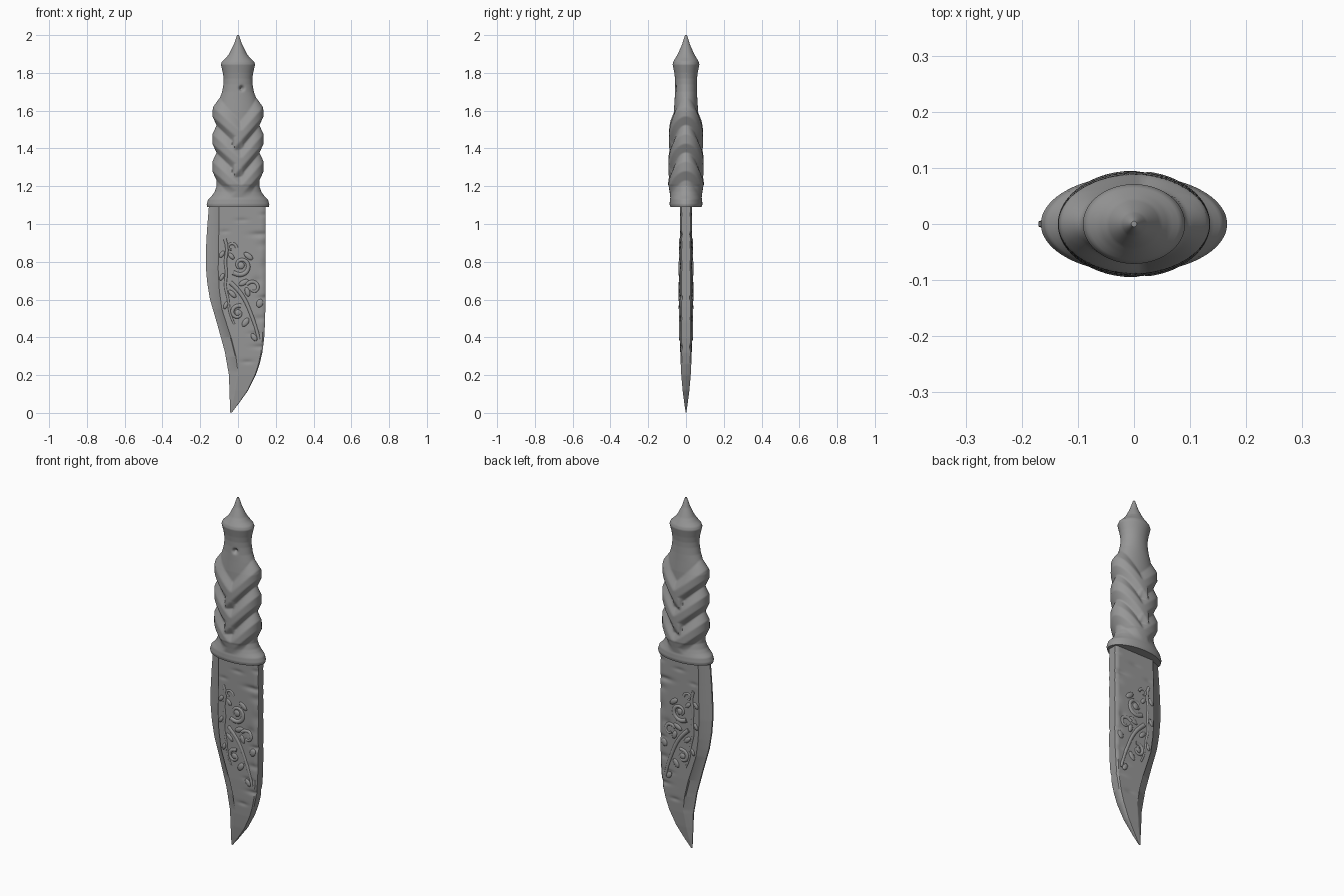
import bpy, bmesh
from math import sin, cos, pi, exp, radians
from mathutils import Matrix, Vector, Euler

if "Cube" in bpy.data.objects:
    bpy.data.objects.remove(bpy.data.objects["Cube"])

# Dark grey metal
STEEL = bpy.data.materials.new("dark_grey")
STEEL.diffuse_color = (.31, .31, .31, 1)
STEEL.use_nodes = True
STEEL.node_tree.nodes["Principled BSDF"].inputs["Base Color"].default_value = STEEL.diffuse_color


def interp(table, z):
    """Linear lookup in rows of (z, value, ...) sorted by z."""
    if z <= table[0][0]:
        return table[0][1:]
    for a, b in zip(table, table[1:]):
        if z <= b[0]:
            t = (z - a[0]) / (b[0] - a[0])
            return [p + (q - p) * t for p, q in zip(a[1:], b[1:])]
    return table[-1][1:]


def finish(obj, angle=35):
    obj.data.materials.clear()
    obj.data.materials.append(STEEL)
    bpy.ops.object.select_all(action='DESELECT')
    obj.select_set(True)
    bpy.context.view_layer.objects.active = obj
    bpy.ops.object.shade_smooth_by_angle(angle=radians(angle))


def from_bmesh(name, bm, angle=35):
    bmesh.ops.recalc_face_normals(bm, faces=bm.faces)
    me = bpy.data.meshes.new(name)
    bm.to_mesh(me)
    bm.free()
    obj = bpy.data.objects.new(name, me)
    bpy.context.collection.objects.link(obj)
    finish(obj, angle)


def loft(name, rings, angle=35):
    bm = bmesh.new()
    loops = [[bm.verts.new(p) for p in r] for r in rings]
    n = len(loops[0])
    for a, b in zip(loops, loops[1:]):
        for i in range(n):
            j = (i + 1) % n
            bm.faces.new((a[i], a[j], b[j], b[i]))
    bm.faces.new(loops[0])
    bm.faces.new(loops[-1])
    from_bmesh(name, bm, angle)


# Handle: guard, grip and pommel spike as (z, half width, half depth)
HANDLE = [(1.09, .163, .083), (1.105, .166, .087), (1.13, .158, .085), (1.15, .138, .081),
          (1.17, .124, .077), (1.20, .113, .072), (1.60, .112, .064), (1.63, .106, .062),
          (1.66, .098, .060), (1.70, .084, .058), (1.74, .077, .057), (1.77, .076, .058),
          (1.80, .080, .062), (1.845, .091, .071), (1.86, .085, .067), (1.88, .063, .055),
          (1.90, .047, .043), (1.95, .022, .021), (1.98, .012, .012), (2.00, .005, .005)]


def braid(u, z):
    """Raised woven straps: high at the sides, meeting in a V at the centre."""
    best = 0
    for k in range(3):
        for s, drop in ((1, .145), (-1, .115)):
            t = s * u
            d = abs(z - (1.595 - .145 * k - drop * (1 - t))) / .075
            if d < 1:
                end = min(1, max(0, (t + .3) / .15))
                best = max(best, .023 * min(1, 1.5 * (1 - d)) * end)
    return best * min(1, max(0, (z - 1.14) / .07))


rings = []
for i in range(183):
    z = 1.09 + .005 * i
    hx, hy = interp(HANDLE, z)
    ring = []
    for k in range(96):
        a = 2 * pi * k / 96
        u = cos(a)
        h = braid(u, z)
        if sin(a) < 0:  # small pit on the front
            h -= .025 * exp(-((u * hx - .02) / .011) ** 2 - ((z - 1.718) / .011) ** 2)
        ring.append(((hx + h) * u, (hy + h) * sin(a), z))
    rings.append(ring)
loft("handle", rings, 50)

# Blade: edge, bevel line, spine positions and half thickness against z
EDGE = [(0, -.042), (.02, -.042), (.2, -.048), (.325, -.07), (.47, -.11), (.6, -.148),
        (.69, -.163), (.77, -.17), (.86, -.17), (.97, -.164), (1.12, -.152)]
BEVEL = [(0, -.038), (.1, -.018), (.22, -.003), (.30, -.014), (.39, -.037), (.47, -.064),
         (.55, -.09), (.65, -.104), (.76, -.11), (1.12, -.104)]
SPINE = [(0, -.034), (.05, .004), (.12, .054), (.2, .094), (.26, .115), (.32, .129),
         (.4, .139), (.48, .143), (.56, .145), (1.12, .145)]
THICK = [(0, .001), (.05, .009), (.12, .018), (.2, .025), (.3, .030), (.4, .032), (1.12, .032)]
STEP = [(0, 1), (.2, .97), (.32, .75), (1.12, .72)]
# Worn dents on the flat: x, z, radius x, radius z, depth
DENTS = [(.12, .945, .05, .014, .008), (.14, .89, .03, .02, .005), (.145, .61, .03, .012, .009),
         (.135, .35, .05, .012, .007), (.02, 1.02, .03, .010, .004), (.10, .70, .02, .02, .005),
         (.14, .78, .02, .03, .005), (.09, .42, .03, .010, .005), (-.07, .96, .02, .01, .004),
         (.05, .27, .03, .010, .004), (.14, 1.05, .02, .012, .005), (.12, .50, .03, .015, .005)]


def flat_y(x, z):
    t = interp(THICK, z)[0]
    cut = sum(d * exp(-((x - cx) / rx) ** 2 - ((z - cz) / rz) ** 2)
              for cx, cz, rx, rz, d in DENTS)
    return max(t * .4, t - cut)


rings = []
for i in range(187):
    z = .006 * i + .002
    e, b, s, t, step = (interp(q, z)[0] for q in (EDGE, BEVEL, SPINE, THICK, STEP))
    w = s - b
    side = [(e, t * .15), (b - w * .005, t * step)]
    for k in range(19):
        x = b + w * (.02 + .93 * k / 18)
        side.append((x, flat_y(x, z)))
    side.append((s, flat_y(s, z) * .75))
    rings.append([(x, -y, z) for x, y in side] + [(x, y, z) for x, y in reversed(side)])
loft("blade", rings, 40)


# Relief scrollwork, identical on both faces
def spiral(cx, cz, r0, start, turns, n=14):
    return [(cx + r0 * (1 - .7 * k / n) * cos(start + 2 * pi * turns * k / n),
             cz + r0 * (1 - .7 * k / n) * sin(start + 2 * pi * turns * k / n))
            for k in range(n + 1)]


VINES = [
    ([(-.07, .92), (-.05, .87), (-.075, .81), (-.055, .74), (-.075, .67), (-.045, .60),
      (-.05, .53), (-.02, .47)], .010),
    ([(-.04, .69), (0, .655), (.04, .60), (.07, .52), (.10, .44), (.11, .39)], .014),
    (spiral(.015, .78, .055, -2.4, 1.0), .015),
    (spiral(.08, .66, .04, 2.6, -.8), .012),
    (spiral(.0, .53, .04, 1.2, .9), .013),
    (spiral(-.035, .875, .028, 0, .8), .009)]
cu = bpy.data.curves.new("scrollwork", 'CURVE')
cu.dimensions = '3D'
cu.bevel_depth = 1
cu.bevel_resolution = 3
cu.resolution_u = 4
cu.use_fill_caps = True
for pts, r in VINES:
    for sy in (-1, 1):
        sp = cu.splines.new('NURBS')
        sp.points.add(len(pts) - 1)
        sp.use_endpoint_u = True
        sp.order_u = 4
        for k, (p, (x, z)) in enumerate(zip(sp.points, pts)):
            p.radius = r * (1 - .5 * k / len(pts))
            p.co = (x, sy * (flat_y(x, z) - p.radius * .45), z, 1)
vines = bpy.data.objects.new("scrollwork", cu)
bpy.context.collection.objects.link(vines)
bpy.ops.object.select_all(action='DESELECT')
vines.select_set(True)
bpy.context.view_layer.objects.active = vines
bpy.ops.object.convert(target='MESH')
finish(bpy.context.view_layer.objects.active, 70)

# Leaves and buds: x, z, length, width, tilt
LEAVES = [(-.085, .84, .022, .012, .6), (-.035, .83, .022, .012, -.7), (-.085, .72, .022, .011, .5),
          (-.03, .63, .028, .013, -.8), (-.065, .57, .022, .011, .4), (.015, .78, .02, .02, 0),
          (.055, .83, .03, .015, -.9), (.03, .69, .03, .015, 1.1), (.0, .53, .018, .018, 0),
          (.05, .64, .026, .014, -.3), (.115, .58, .024, .018, .4), (.04, .48, .028, .016, .6),
          (.085, .40, .024, .014, -.6)]
bm = bmesh.new()
for x, z, ln, wd, tilt in LEAVES:
    for sy in (-1, 1):
        m = (Matrix.Translation((x, sy * (flat_y(x, z) - .001), z))
             @ Euler((0, tilt, 0)).to_matrix().to_4x4()
             @ Matrix.Diagonal(Vector((wd, .007, ln, 1))))
        bmesh.ops.create_icosphere(bm, subdivisions=2, radius=1, matrix=m)
from_bmesh("leaf_relief", bm, 70)
